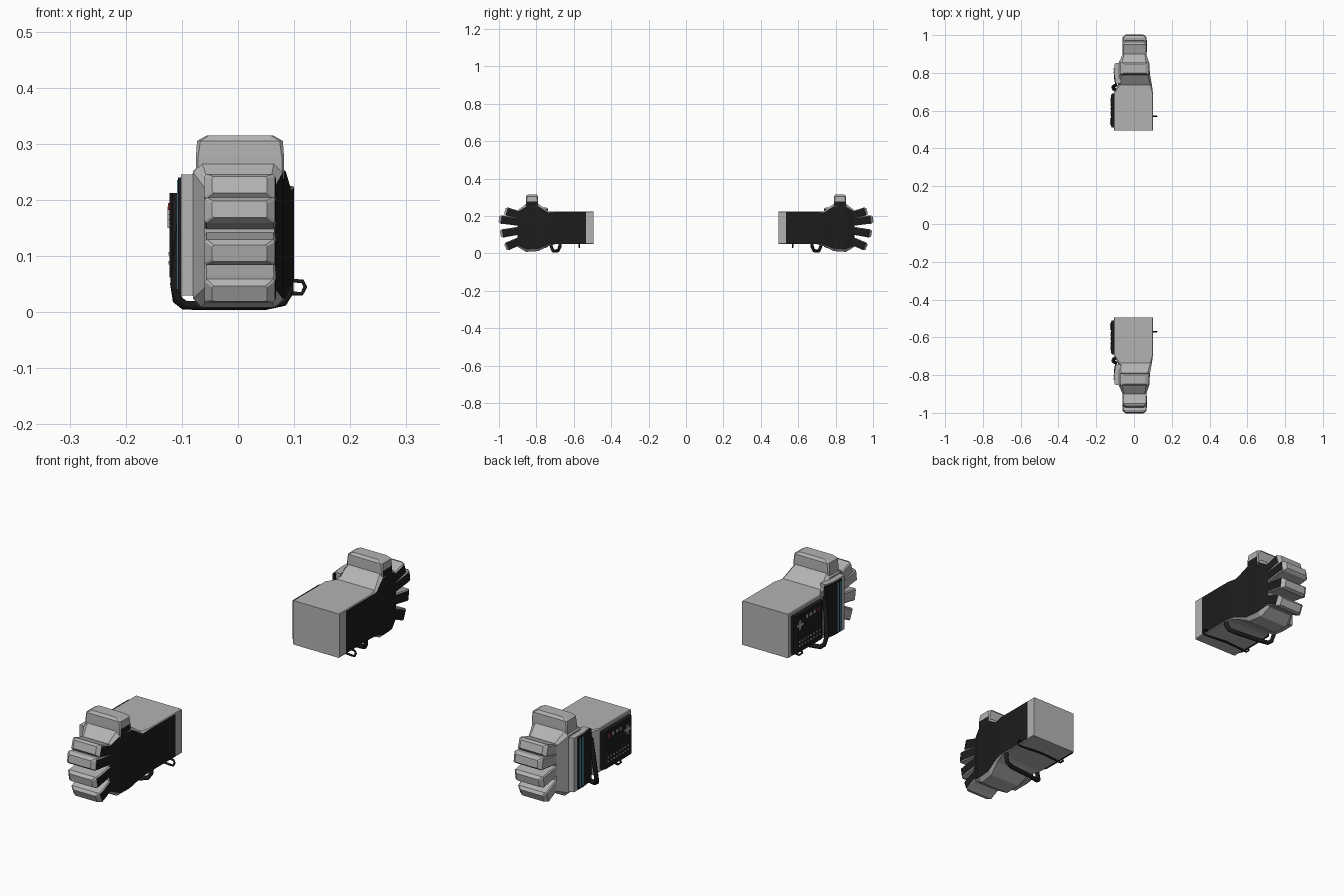
import bpy, bmesh, math
from mathutils import Vector


def mat(name, rgb):
    m = bpy.data.materials.new(name)
    m.diffuse_color = (*rgb, 1)
    return m


GREY = mat("grey", (0.45, 0.45, 0.45))
BLACK = mat("black", (0.012, 0.012, 0.012))
BLUE = mat("blue", (0.12, 0.4, 0.55))
RED = mat("red", (0.45, 0.05, 0.05))


def finish(name, me, mats):
    # every part is made on the +y glove and mirrored to the -y glove
    for m in mats:
        me.materials.append(m)
    ob = bpy.data.objects.new(name, me)
    bpy.context.collection.objects.link(ob)
    md = ob.modifiers.new("mirror", 'MIRROR')
    md.use_axis = (False, True, False)
    md.use_mirror_merge = False
    return ob


def loft(name, secs, origin=(0, 0), angle=0, black=()):
    # chamfered rectangles (s, x0, x1, z0, z1, chamfer) joined along a direction in the y-z plane
    ca, sa = math.cos(angle), math.sin(angle)
    bm = bmesh.new()
    rings = []
    for s, x0, x1, z0, z1, c in secs:
        pts = [(x1, z0 + c), (x1, z1 - c), (x1 - c, z1), (x0 + c, z1),
               (x0, z1 - c), (x0, z0 + c), (x0 + c, z0), (x1 - c, z0)]
        rings.append([bm.verts.new((x, origin[0] + s * ca - z * sa, origin[1] + s * sa + z * ca))
                      for x, z in pts])
    for k in range(len(rings) - 1):
        a, b = rings[k], rings[k + 1]
        for i in range(8):
            j = (i + 1) % 8
            f = bm.faces.new((a[i], a[j], b[j], b[i]))
            f.material_index = int(i == 0 and k in black)   # palm side
    bm.faces.new(rings[0])
    bm.faces.new(rings[-1])
    bmesh.ops.recalc_face_normals(bm, faces=bm.faces)
    me = bpy.data.meshes.new(name)
    bm.to_mesh(me)
    bm.free()
    return finish(name, me, [GREY, BLACK])


def prism(name, plan, z0, z1, m):
    # plan outline in x-y raised from z0 to z1
    bm = bmesh.new()
    f = bm.faces.new([bm.verts.new((x, y, z0)) for x, y in plan])
    r = bmesh.ops.extrude_face_region(bm, geom=[f])
    for v in r["geom"]:
        if isinstance(v, bmesh.types.BMVert):
            v.co.z = z1
    bmesh.ops.recalc_face_normals(bm, faces=bm.faces)
    me = bpy.data.meshes.new(name)
    bm.to_mesh(me)
    bm.free()
    return finish(name, me, [m])


def box(name, x0, x1, y0, y1, z0, z1, m):
    return prism(name, [(x0, y0), (x1, y0), (x1, y1), (x0, y1)], z0, z1, m)


def tube(name, pts, r):
    cu = bpy.data.curves.new(name, 'CURVE')
    cu.dimensions = '3D'
    cu.bevel_depth = r
    cu.bevel_resolution = 1
    cu.use_fill_caps = True
    sp = cu.splines.new('POLY')
    sp.points.add(len(pts) - 1)
    for p, q in zip(sp.points, pts):
        p.co = (*q, 1)
    tmp = bpy.data.objects.new("tmp", cu)
    me = bpy.data.meshes.new_from_object(tmp)
    bpy.data.objects.remove(tmp)
    me.materials.clear()
    return finish(name, me, [BLACK])


# wrist cuff and hand in one body
loft("hand_body", [
    (0.495, -0.105, 0.10, 0.05, 0.225, 0.003),
    (0.535, -0.105, 0.10, 0.05, 0.225, 0.003),
    (0.695, -0.105, 0.10, 0.05, 0.225, 0.003),
    (0.735, -0.085, 0.095, 0.040, 0.225, 0.008),
    (0.79, -0.08, 0.085, 0.012, 0.265, 0.014),
    (0.855, -0.08, 0.08, 0.008, 0.265, 0.016),
    (0.90, -0.06, 0.065, 0.035, 0.23, 0.008)], black=(1, 2, 3, 4, 5))

# thumb pointing up
loft("thumb", [
    (0.0, -0.075, 0.082, -0.033, 0.033, 0.004),
    (0.04, -0.075, 0.082, -0.033, 0.033, 0.004),
    (0.068, -0.073, 0.080, -0.032, 0.032, 0.006),
    (0.078, -0.055, 0.062, -0.024, 0.024, 0.004)], (0.823, 0.237), math.pi / 2, black=(0,))

# four fanned fingers: base and tip centres
for i, (y0, z0, y1, z1) in enumerate([(0.86, 0.195, 0.968, 0.227), (0.87, 0.165, 1.0, 0.183),
                                      (0.87, 0.125, 0.992, 0.105), (0.86, 0.08, 0.965, 0.033)]):
    d = Vector((y1 - y0, z1 - z0))
    L = d.length
    loft("finger_%d" % (i + 1), [
        (0, -0.06, 0.066, -0.021, 0.021, 0.004),
        (L * 0.75, -0.06, 0.068, -0.022, 0.022, 0.004),
        (L * 0.9, -0.06, 0.066, -0.023, 0.023, 0.004),
        (L, -0.046, 0.052, -0.015, 0.015, 0.003)], (y0, z0), math.atan2(d.y, d.x), black=(0, 1))

# plate on the back of the hand with dark inset and blue stripes
prism("back_plate", [(-0.07, 0.745), (-0.095, 0.745), (-0.102, 0.79), (-0.102, 0.85), (-0.07, 0.855)],
      0.03, 0.245, GREY)
prism("back_plate_inset", [(-0.09, 0.738), (-0.10, 0.738), (-0.107, 0.785), (-0.107, 0.828), (-0.09, 0.828)],
      0.035, 0.24, BLACK)
for y in (0.80, 0.815):
    box("blue_stripe", -0.109, -0.10, y, y + 0.008, 0.04, 0.235, BLUE)

# control panel on the cuff
prism("control_panel", [(-0.10, 0.51), (-0.117, 0.51), (-0.122, 0.52), (-0.122, 0.68),
                        (-0.117, 0.69), (-0.10, 0.69)], 0.062, 0.212, BLACK)
box("cross_pad_bar", -0.126, -0.12, 0.525, 0.561, 0.164, 0.174, GREY)
box("cross_pad_post", -0.126, -0.12, 0.538, 0.548, 0.150, 0.188, GREY)
for i in range(4):
    box("small_button", -0.125, -0.12, 0.58 + i * 0.024, 0.592 + i * 0.024, 0.182, 0.194,
        RED if i == 3 else GREY)
for r in range(2):
    for i in range(8):
        y, z = 0.535 + i * 0.018, 0.085 + r * 0.016
        box("key", -0.124, -0.12, y, y + 0.007, z, z + 0.006, GREY)

# thick cable under the wrist and thin strap with its loop
tube("cable", [(-0.095, 0.735, 0.20), (-0.105, 0.73, 0.12), (-0.112, 0.725, 0.05), (-0.108, 0.715, 0.022),
               (-0.095, 0.708, 0.012), (-0.05, 0.70, 0.012), (0.05, 0.69, 0.012),
               (0.08, 0.682, 0.018), (0.09, 0.675, 0.035), (0.09, 0.672, 0.06)], 0.009)
tube("strap", [(-0.10, 0.57, 0.07), (-0.113, 0.57, 0.045), (-0.10, 0.57, 0.034), (0.0, 0.57, 0.04),
               (0.10, 0.57, 0.033), (0.114, 0.57, 0.033), (0.12, 0.57, 0.045),
               (0.115, 0.57, 0.055), (0.095, 0.57, 0.056)], 0.004)
